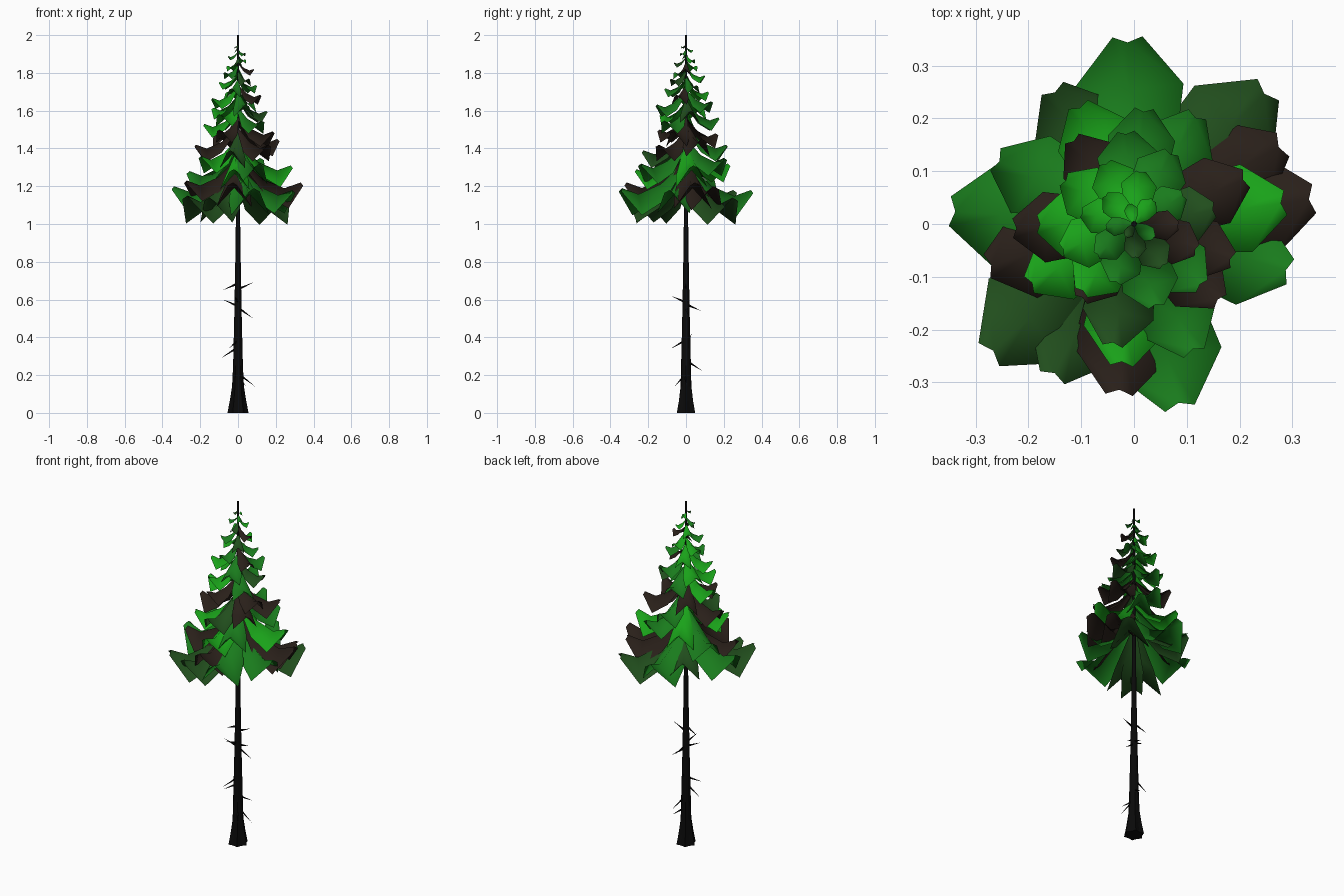
import bpy, bmesh, random
from math import sin, cos, radians, pi
from mathutils import Vector

if "Cube" in bpy.data.objects:
    bpy.data.objects.remove(bpy.data.objects["Cube"])

random.seed(4)


def material(name, rgb):
    m = bpy.data.materials.new(name)
    m.diffuse_color = (*rgb, 1)
    m.use_nodes = True
    m.node_tree.nodes["Principled BSDF"].inputs["Base Color"].default_value = m.diffuse_color
    return m


bark = material("bark", (0.003, 0.003, 0.003))
greens = [material("bright_green", (0.01, 0.36, 0.01)),
          material("green", (0.01, 0.20, 0.012)),
          material("deep_green", (0.015, 0.075, 0.012)),
          material("dark_brown_green", (0.022, 0.014, 0.010))]


def make_object(name, bm, mats, smooth=False):
    mesh = bpy.data.meshes.new(name)
    for f in bm.faces:
        f.smooth = smooth
    bm.to_mesh(mesh)
    bm.free()
    for m in mats:
        mesh.materials.append(m)
    ob = bpy.data.objects.new(name, mesh)
    bpy.context.collection.objects.link(ob)


# Trunk: tapered rings with a lobed flare at the foot
bm = bmesh.new()
SIDES = 12
rings = []
for z, r, lobe in [(0, .050, .12), (.06, .040, .10), (.14, .030, .05), (.25, .026, 0),
                   (.5, .020, 0), (.8, .0145, 0), (1.05, .011, 0), (1.5, .008, 0), (2, .005, 0)]:
    ring = []
    for i in range(SIDES):
        a = 2 * pi * i / SIDES
        rr = r * (1 + lobe * (-1) ** i)
        ring.append(bm.verts.new((rr * cos(a), rr * sin(a), z)))
    rings.append(ring)
for lo, hi in zip(rings, rings[1:]):
    for i in range(SIDES):
        j = (i + 1) % SIDES
        bm.faces.new((lo[i], lo[j], hi[j], hi[i]))
bm.faces.new(rings[0][::-1])
bm.faces.new(rings[-1])
make_object("trunk", bm, [bark])


# Dead twigs: thin spikes on the lower trunk (tip x, y, z, rise of the tip)
def spike(bm, root, tip, r):
    d = (tip - root).normalized()
    u = d.cross(Vector((0, 0, 1))).normalized()
    v = u.cross(d)
    ring = [bm.verts.new(root + (u * cos(a) + v * sin(a)) * r)
            for a in (0, 2 * pi / 3, 4 * pi / 3)]
    end = bm.verts.new(tip)
    for i in range(3):
        bm.faces.new((ring[i], ring[(i + 1) % 3], end))


bm = bmesh.new()
for x, y, z, rise in [(-.08, .01, .65, -.03), (.08, 0, .69, .03), (-.08, -.02, .60, .03),
                      (.08, .02, .50, -.05), (-.02, -.08, .62, .03), (.02, .08, .54, -.03),
                      (-.09, 0, .29, -.05), (-.05, -.08, .34, -.04), (.09, 0, .14, -.06),
                      (.03, .09, .22, -.05), (.04, -.06, .14, -.06), (0, .03, .42, .04)]:
    out = Vector((x, y, 0)).normalized() * .012
    spike(bm, out + Vector((0, 0, z - rise)), Vector((x, y, z)), .007)
make_object("dead_twigs", bm, [bark])


# Frond: folded leaf with a ridge, drooping sides and an upturned notched tip
def frond(bm, angle, length, tip_z, mat, wide=1.0):
    a = radians(angle)
    d, s = Vector((cos(a), sin(a), 0)), Vector((-sin(a), cos(a), 0))
    rows = []
    # along, half width, ridge height, edge height, edge offset along
    for t, w, zr, ze, off in [(.02, .05, .40, .32, 0), (.38, .235, .06, -.18, 0),
                              (.72, .29, -.09, -.40, .02), (.97, .08, .0, -.05, .03)]:
        row = []
        for k in (-1, 0, 1):
            p = d * ((t + abs(k) * off) * length) + s * (k * w * wide * length)
            p.z = tip_z + (ze if k else zr) * length
            row.append(bm.verts.new(p))
        rows.append(row)
    for r0, r1 in zip(rows, rows[1:]):
        for k in (0, 1):
            bm.faces.new((r0[k], r1[k], r1[k + 1], r0[k + 1])).material_index = mat


# Lower skirt: angle, length, tip height, colour
bm = bmesh.new()
for f in [(92, .355, 1.18, 1), (45, .36, 1.14, 2), (8, .345, 1.22, 3), (-17, .31, 1.18, 1),
          (-76, .36, 1.19, 1), (-95, .325, 1.22, 3), (-118, .33, 1.14, 2), (-138, .37, 1.15, 2),
          (176, .35, 1.20, 1), (-164, .29, 1.23, 3), (121, .30, 1.18, 2), (28, .32, 1.20, 3)]:
    frond(bm, *f)
make_object("lower_fronds", bm, greens, True)

# Middle tiers
bm = bmesh.new()
for f in [(8, .29, 1.31, 0), (-95, .27, 1.29, 0), (-65, .27, 1.32, 1), (115, .25, 1.32, 0),
          (155, .29, 1.28, 1), (60, .24, 1.35, 1), (-42, .22, 1.42, 3), (-150, .23, 1.36, 0),
          (22, .23, 1.45, 3), (-100, .235, 1.39, 2), (85, .22, 1.42, 1), (182, .23, 1.42, 3),
          (126, .20, 1.48, 3), (-125, .175, 1.50, 3), (-20, .20, 1.49, 3)]:
    frond(bm, *f)
make_object("middle_fronds", bm, greens, True)

# Upper tiers: spiral of shrinking fronds up to the leader
bm = bmesh.new()
COUNT = 25
for i in range(COUNT):
    t = i / (COUNT - 1)
    length = .165 * (1 - t) ** .9 + .028
    frond(bm, 180 + i * 137.5, length * random.uniform(.92, 1.06), 1.53 + .41 * t,
          3 if i in (9, 17) else (0, 1, 1, 0, 2)[i % 5], 1.15)
make_object("upper_fronds", bm, greens, True)
